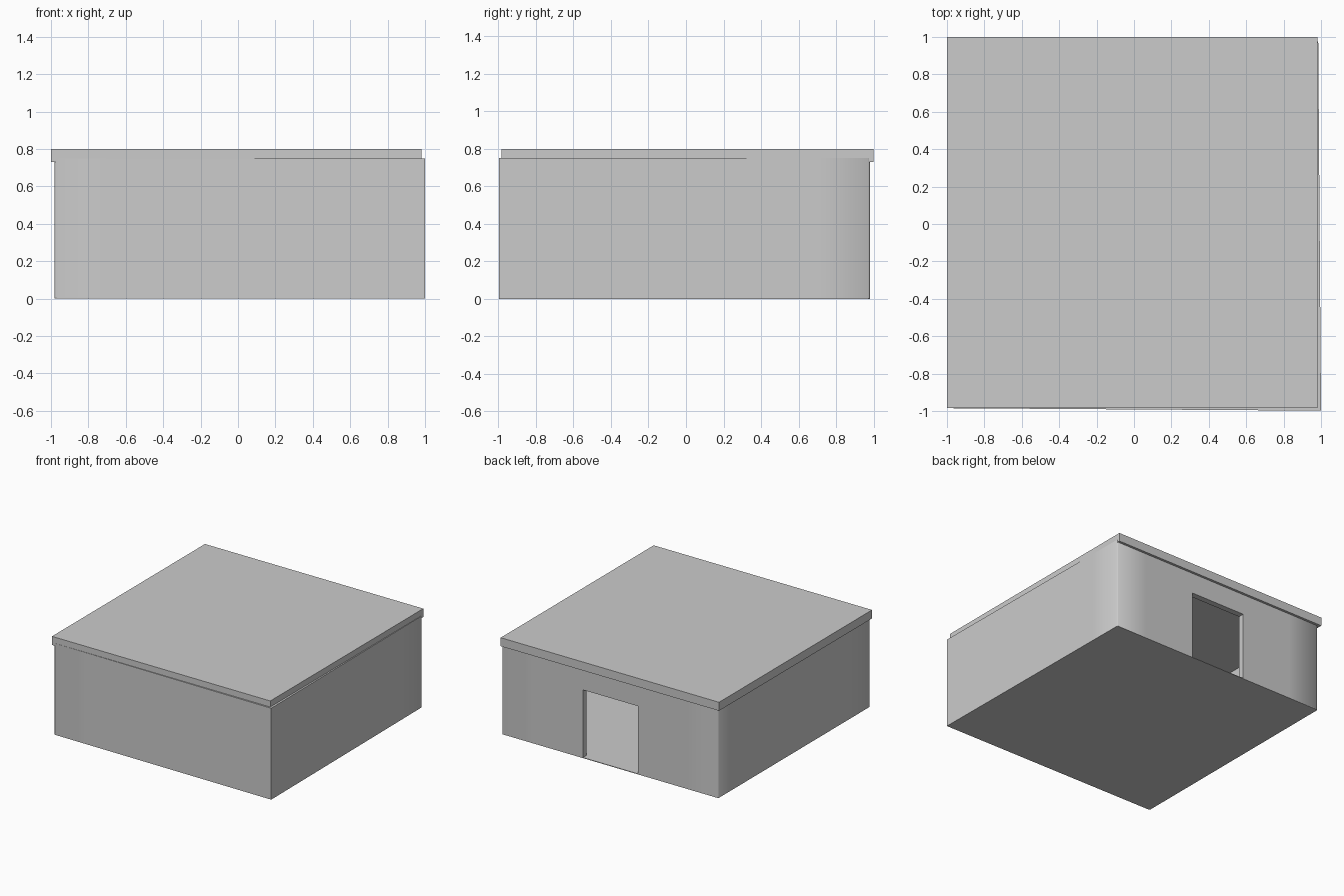
import bpy, bmesh, math

if "Cube" in bpy.data.objects:
    bpy.data.objects.remove(bpy.data.objects["Cube"])

FLOOR, DOOR_TOP, WALL_TOP = 0.005, 0.56, 0.75


def finish(name, bm, angle=30):
    bmesh.ops.recalc_face_normals(bm, faces=bm.faces)
    mesh = bpy.data.meshes.new(name)
    bm.to_mesh(mesh)
    bm.free()
    ob = bpy.data.objects.new(name, mesh)
    bpy.context.collection.objects.link(ob)
    bpy.ops.object.select_all(action='DESELECT')
    ob.select_set(True)
    bpy.context.view_layer.objects.active = ob
    bpy.ops.object.shade_smooth_by_angle(angle=math.radians(angle))
    return ob


def prism(name, pts, z0, z1):
    bm = bmesh.new()
    lo = [bm.verts.new((x, y, z0)) for x, y in pts]
    hi = [bm.verts.new((x, y, z1)) for x, y in pts]
    bm.faces.new(lo)
    bm.faces.new(hi)
    for i in range(len(pts)):
        j = (i + 1) % len(pts)
        bm.faces.new((lo[i], lo[j], hi[j], hi[i]))
    return finish(name, bm)


# Wall footprint: slightly skewed square, three softened corners, one sharp,
# with the doorway in the middle of the back side (first and last points)
corners = [(-0.98, 0.98), (-0.98, -0.985), (1.0, -0.998), (0.985, 0.98)]
outer = [(-0.25, 0.98)]
for i, (cx, cy) in enumerate(corners):
    if i == 2:
        outer.append((cx, cy))
        continue
    for k, dists in ((i - 1, (0.28, 0.008)), ((i + 1) % 4, (0.008, 0.28))):
        dx, dy = corners[k][0] - cx, corners[k][1] - cy
        n = math.hypot(dx, dy)
        outer += [(cx + dx / n * d, cy + dy / n * d) for d in dists]
outer.append((0.25, 0.98))
inner = [(x if abs(x) < 0.26 else x * 0.95, y * 0.95) for x, y in outer]

# Walls: ring of quads in two height bands, the lower one open at the door
bm = bmesh.new()
n = len(outer)
O, I = [[[bm.verts.new((x, y, z)) for x, y in ring] for z in (FLOOR, DOOR_TOP, WALL_TOP)]
        for ring in (outer, inner)]
for i in range(n):
    j = (i + 1) % n
    door = i == n - 1
    for b in (0, 1):
        if not (door and b == 0):
            for R in (O, I):
                bm.faces.new((R[b][i], R[b][j], R[b + 1][j], R[b + 1][i]))
    low = 1 if door else 0
    for b in (low, 2):
        bm.faces.new((O[b][i], O[b][j], I[b][j], I[b][i]))
# Door jambs
for i in (0, n - 1):
    bm.faces.new((O[0][i], I[0][i], I[1][i], O[1][i]))
finish("walls", bm, 50)

# Thin floor under the walls
prism("floor", outer, 0.0, FLOOR)

# Flat roof slab, shifted to the back left
prism("roof", [(-1, -0.984), (0.982, -0.984), (0.982, 1), (-1, 1)], 0.73, 0.8)
